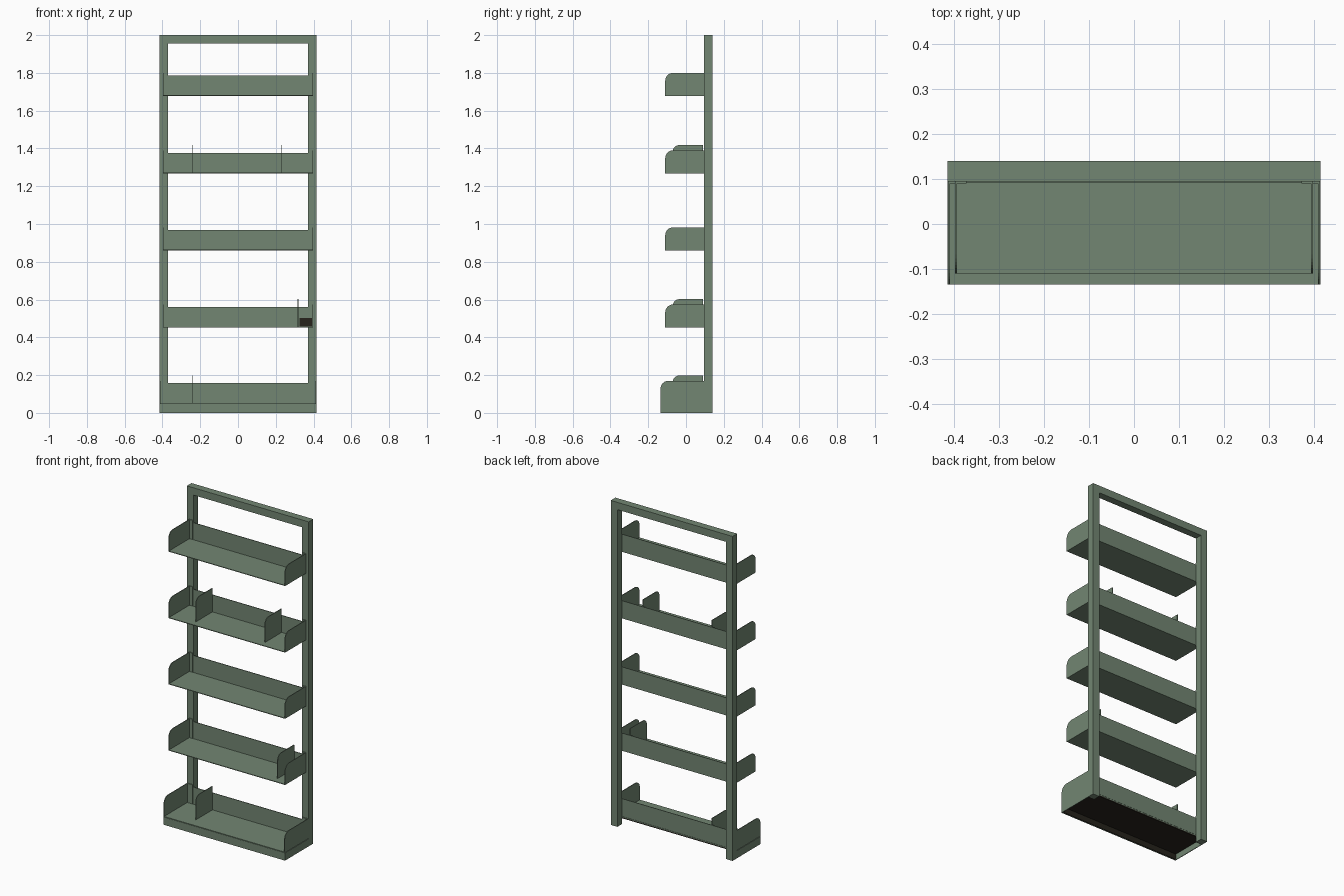
import bpy
import bmesh
from math import sin, cos, pi

cube = bpy.data.objects.get("Cube")
if cube:
    bpy.data.objects.remove(cube, do_unlink=True)


def material(name, colour):
    mat = bpy.data.materials.new(name)
    mat.use_nodes = True
    mat.diffuse_color = colour
    mat.node_tree.nodes["Principled BSDF"].inputs["Base Color"].default_value = colour
    return mat


GREEN = material("sage green", (0.17, 0.24, 0.17, 1))
DARK = material("dark brown", (0.02, 0.017, 0.012, 1))


def finish(name, bm, mat):
    bmesh.ops.recalc_face_normals(bm, faces=bm.faces)
    mesh = bpy.data.meshes.new(name)
    bm.to_mesh(mesh)
    bm.free()
    mesh.materials.append(mat)
    obj = bpy.data.objects.new(name, mesh)
    bpy.context.collection.objects.link(obj)
    return obj


def box(name, x, y, z, mat=GREEN):
    """Box from (min, max) pairs."""
    bm = bmesh.new()
    bmesh.ops.create_cube(bm, size=1)
    for v in bm.verts:
        v.co = [lo + (c + 0.5) * (hi - lo) for c, (lo, hi) in zip(v.co, (x, y, z))]
    return finish(name, bm, mat)


def plate(name, x, y, z, radius):
    """Upright sheet facing x with its top front corner rounded."""
    outline = [(y[1], z[1]), (y[1], z[0]), (y[0], z[0])]
    for i in range(9):
        a = pi - i * pi / 16
        outline.append((y[0] + radius * (1 + cos(a)), z[1] - radius * (1 - sin(a))))
    bm = bmesh.new()
    face = bm.faces.new([bm.verts.new((x - SHEET / 2, b, c)) for b, c in outline])
    out = bmesh.ops.extrude_face_region(bm, geom=[face])
    moved = [g for g in out["geom"] if isinstance(g, bmesh.types.BMVert)]
    bmesh.ops.translate(bm, verts=moved, vec=(SHEET, 0, 0))
    return finish(name, bm, GREEN)


SHEET = 0.004
HALF = 0.415
POST = 0.045
BACK, REAR = 0.095, 0.14
FRONT, BASE_FRONT = -0.11, -0.135

# Upright frame
for side, s in (("left", 1), ("right", -1)):
    box(side + "_post", sorted((s * HALF, s * (HALF - POST))), (BACK, REAR), (0, 2))
box("top_rail", (POST - HALF, HALF - POST), (BACK, REAR), (2 - POST, 2))

# Hollow plinth with a dark underside
box("plinth_front", (-HALF, HALF), (BASE_FRONT, BASE_FRONT + SHEET), (0, 0.047))
for side, s in (("left", 1), ("right", -1)):
    box("plinth_" + side, sorted((s * HALF, s * (HALF - SHEET))),
        (BASE_FRONT + SHEET, BACK), (0, 0.047))
box("plinth_underside", (SHEET - HALF, HALF - SHEET),
    (BASE_FRONT + SHEET, BACK), (0.036, 0.042), DARK)
box("plinth_lining", (SHEET - HALF, HALF - SHEET),
    (BASE_FRONT + SHEET, BASE_FRONT + 2 * SHEET), (0.002, 0.036), DARK)
box("plinth_top", (SHEET - HALF, HALF - SHEET),
    (BASE_FRONT + SHEET, BACK), (0.042, 0.047))

# Shelves: height, half width, front edge, divider positions
shelves = [
    (0.048, 0.411, BASE_FRONT, [-0.24]),
    (0.452, 0.396, FRONT, [0.318]),
    (0.86, 0.396, FRONT, []),
    (1.268, 0.396, FRONT, [-0.24, 0.232]),
    (1.678, 0.396, FRONT, []),
]
for n, (z, half, front, dividers) in enumerate(shelves, 1):
    tag = f"shelf_{n}_"
    box(tag + "tray", (-half, half), (front, BACK), (z, z + SHEET))
    box(tag + "upstand", (-half, half), (BACK - SHEET, BACK), (z + SHEET, z + 0.109))
    for side, s in (("left", 1), ("right", -1)):
        plate(tag + side + "_end", s * half, (front, BACK), (z, z + 0.122), 0.042)
        # Folded fixing tab against the post
        box(tag + side + "_tab", sorted((s * (half - SHEET / 2), s * 0.372)),
            (BACK - SHEET - 0.001, BACK), (z + SHEET, z + 0.122))
    for i, x in enumerate(dividers, 1):
        plate(f"{tag}divider_{i}", x, (-0.07, BACK - SHEET),
              (z + SHEET, z + 0.15), 0.035)

# Small dark plate on the second shelf
box("shelf_plate", (0.325, 0.392), (0.086, 0.09), (0.457, 0.502), DARK)
